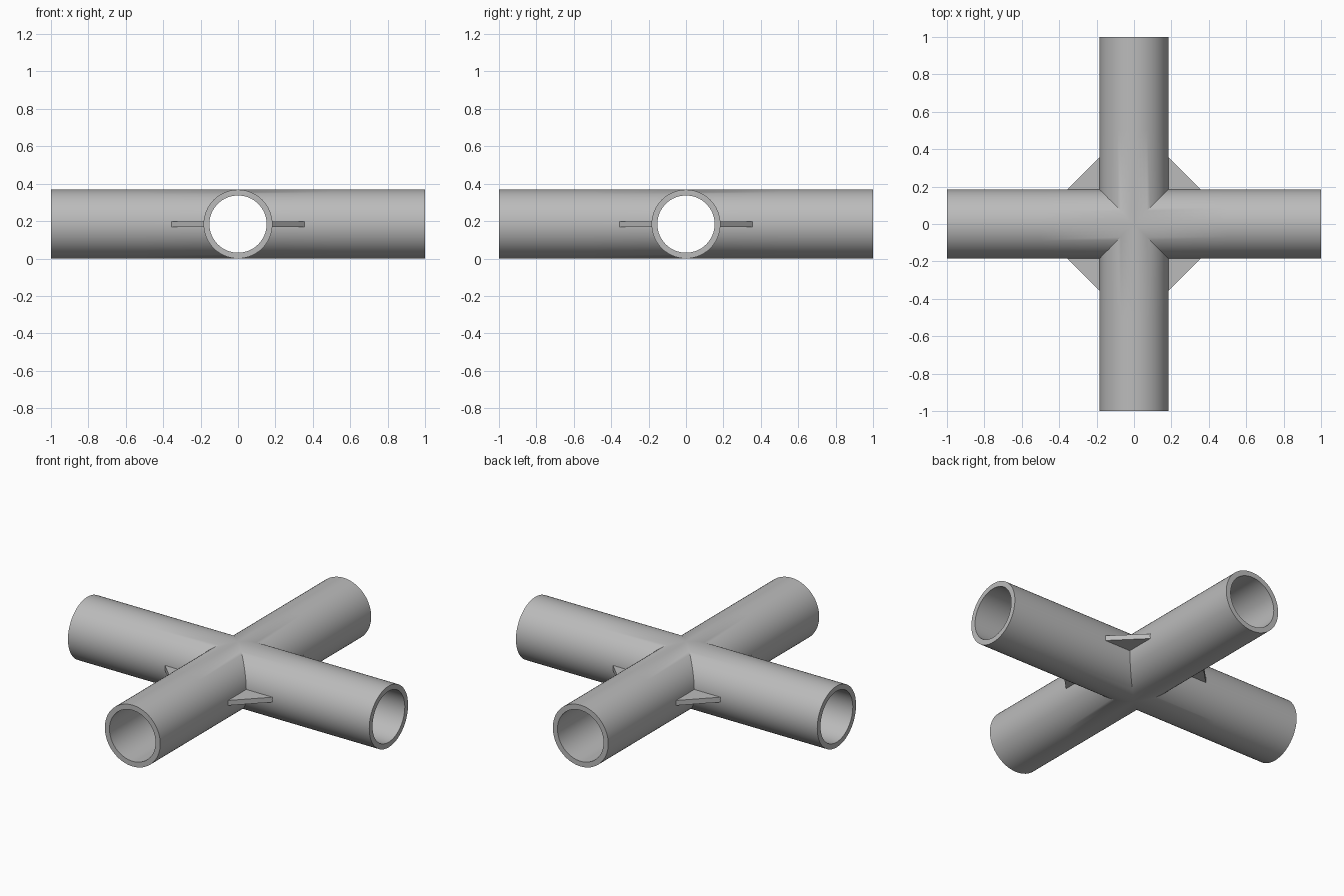
import bpy, bmesh, math
from mathutils import Matrix

OUTER, INNER, LENGTH, SIDES = 0.184, 0.153, 1.0, 64
GUSSET_HALF = 0.015

if "Cube" in bpy.data.objects:
    bpy.data.objects.remove(bpy.data.objects["Cube"])

steel = bpy.data.materials.new("grey_steel")
steel.use_nodes = True
steel.diffuse_color = (0.5, 0.5, 0.5, 1)
steel.node_tree.nodes["Principled BSDF"].inputs["Base Color"].default_value = (0.5, 0.5, 0.5, 1)


def finish(bm, name):
    bmesh.ops.remove_doubles(bm, verts=bm.verts, dist=1e-5)
    bmesh.ops.recalc_face_normals(bm, faces=bm.faces)
    mesh = bpy.data.meshes.new(name)
    bm.to_mesh(mesh)
    bm.free()
    mesh.materials.append(steel)
    obj = bpy.data.objects.new(name, mesh)
    bpy.context.collection.objects.link(obj)
    obj.location.z = OUTER
    return obj


def ring(bm, radius, x=None):
    """Circle of points around the x axis; with no x it follows the mitre |y| = x."""
    points = []
    for i in range(SIDES):
        a = math.tau * i / SIDES
        y, z = radius * math.sin(a), radius * math.cos(a)
        points.append(bm.verts.new((abs(y) if x is None else x, y, z)))
    return points


# Four mitred hollow arms welded into one cross
bm = bmesh.new()
for quarter in range(4):
    rings = [ring(bm, OUTER), ring(bm, OUTER, 0.5), ring(bm, OUTER, LENGTH),
             ring(bm, INNER, LENGTH), ring(bm, INNER, 0.5), ring(bm, INNER)]
    for a, b in zip(rings, rings[1:]):
        for i in range(SIDES):
            j = (i + 1) % SIDES
            bm.faces.new((a[i], a[j], b[j], b[i]))
    turn = Matrix.Rotation(math.pi / 2 * quarter, 3, "Z")
    bmesh.ops.rotate(bm, verts=[v for r in rings for v in r], matrix=turn)
cross = finish(bm, "pipe_cross")
bpy.context.view_layer.objects.active = cross
cross.select_set(True)
bpy.ops.object.shade_smooth_by_angle(angle=math.radians(30))

# Flat triangular gussets in the four corners
corners = ("back_left", "back_right", "front_right", "front_left")
for quarter, corner in enumerate(corners):
    bm = bmesh.new()
    outline = [(0.17, 0.17), (0.37, 0.17), (0.17, 0.37)]
    base = bm.faces.new([bm.verts.new((x, y, -GUSSET_HALF)) for x, y in outline])
    side = bmesh.ops.extrude_face_region(bm, geom=[base])["geom"]
    top = [g for g in side if isinstance(g, bmesh.types.BMVert)]
    bmesh.ops.translate(bm, verts=top, vec=(0, 0, 2 * GUSSET_HALF))
    bmesh.ops.rotate(bm, verts=bm.verts, matrix=Matrix.Rotation(math.pi / 2 * quarter, 3, "Z"))
    finish(bm, "gusset_" + corner)
